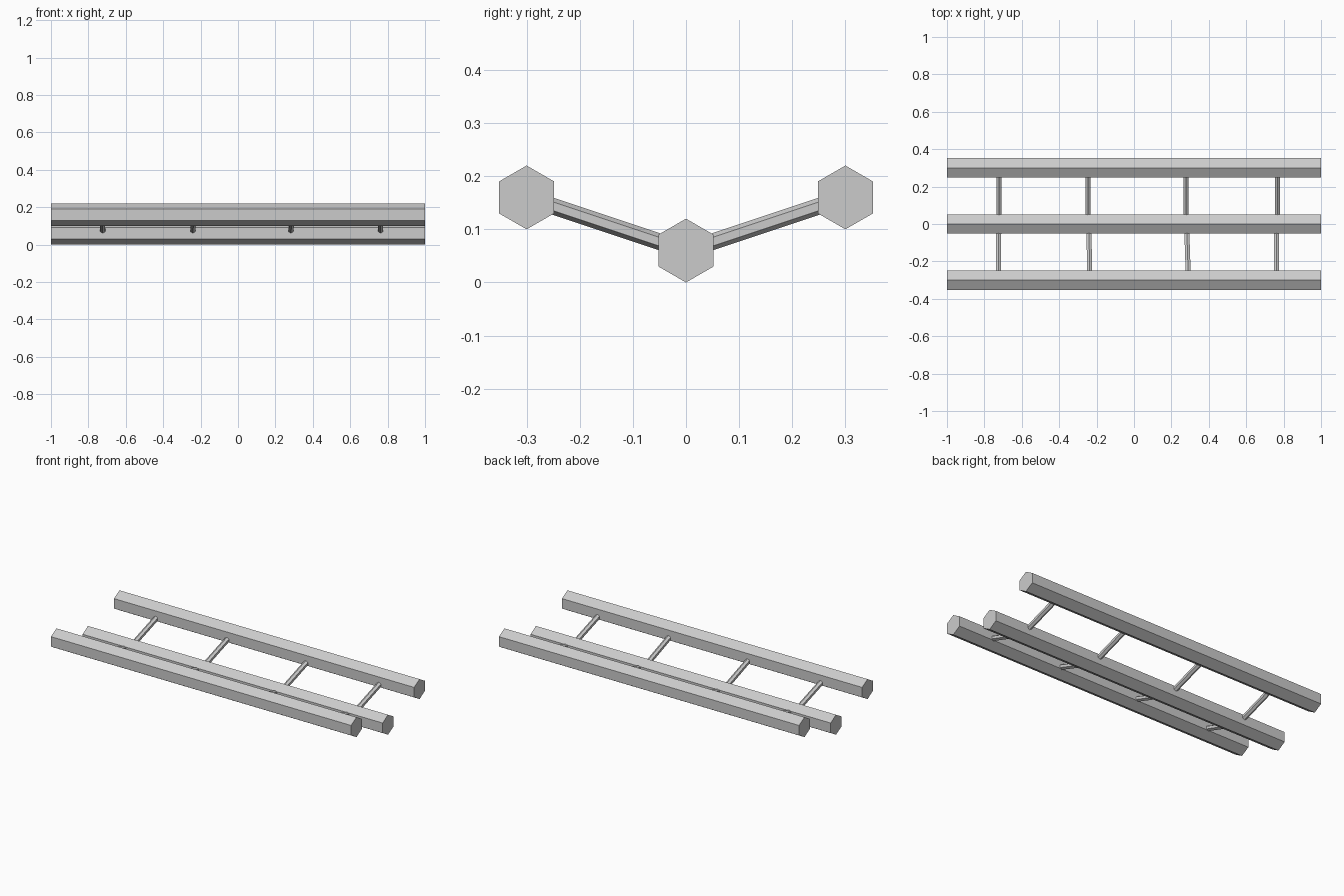
import bpy
import math
from mathutils import Vector, Matrix

if "Cube" in bpy.data.objects:
    bpy.data.objects.remove(bpy.data.objects["Cube"])


def hex_bar(name, start, end, radius):
    """Hexagonal bar between two points, one corner pointing up."""
    start, end = Vector(start), Vector(end)
    axis = end - start
    bpy.ops.mesh.primitive_cylinder_add(vertices=6, radius=radius, depth=axis.length)
    bar = bpy.context.object
    bar.name = name
    z = axis.normalized()
    x = z.cross(Vector((0, 0, 1))).normalized()
    y = z.cross(x)  # a cylinder corner lies on local y
    rot = Matrix((x, y, z)).transposed().to_4x4()
    bar.matrix_world = Matrix.Translation((start + end) / 2) @ rot
    return bar


# Three long beams: a low middle one and two raised outer ones
beams = {"middle_beam": (0.0, 0.06), "front_beam": (-0.3, 0.16), "back_beam": (0.3, 0.16)}
for name, (y, z) in beams.items():
    hex_bar(name, (-1, y, z), (1, y, z), 0.06)

# Thin rungs sloping up from the middle beam: (inner x, outer x)
rungs = {
    "front": (-0.3, [(-0.723, -0.724), (-0.242, -0.236), (0.281, 0.291), (0.763, 0.763)]),
    "back": (0.3, [(-0.722, -0.722), (-0.247, -0.247), (0.279, 0.279), (0.766, 0.766)]),
}
for side, (y, spots) in rungs.items():
    for i, (inner, outer) in enumerate(spots, 1):
        hex_bar(f"{side}_rung_{i}", (inner, 0, 0.06), (outer, y, 0.16), 0.0155)
